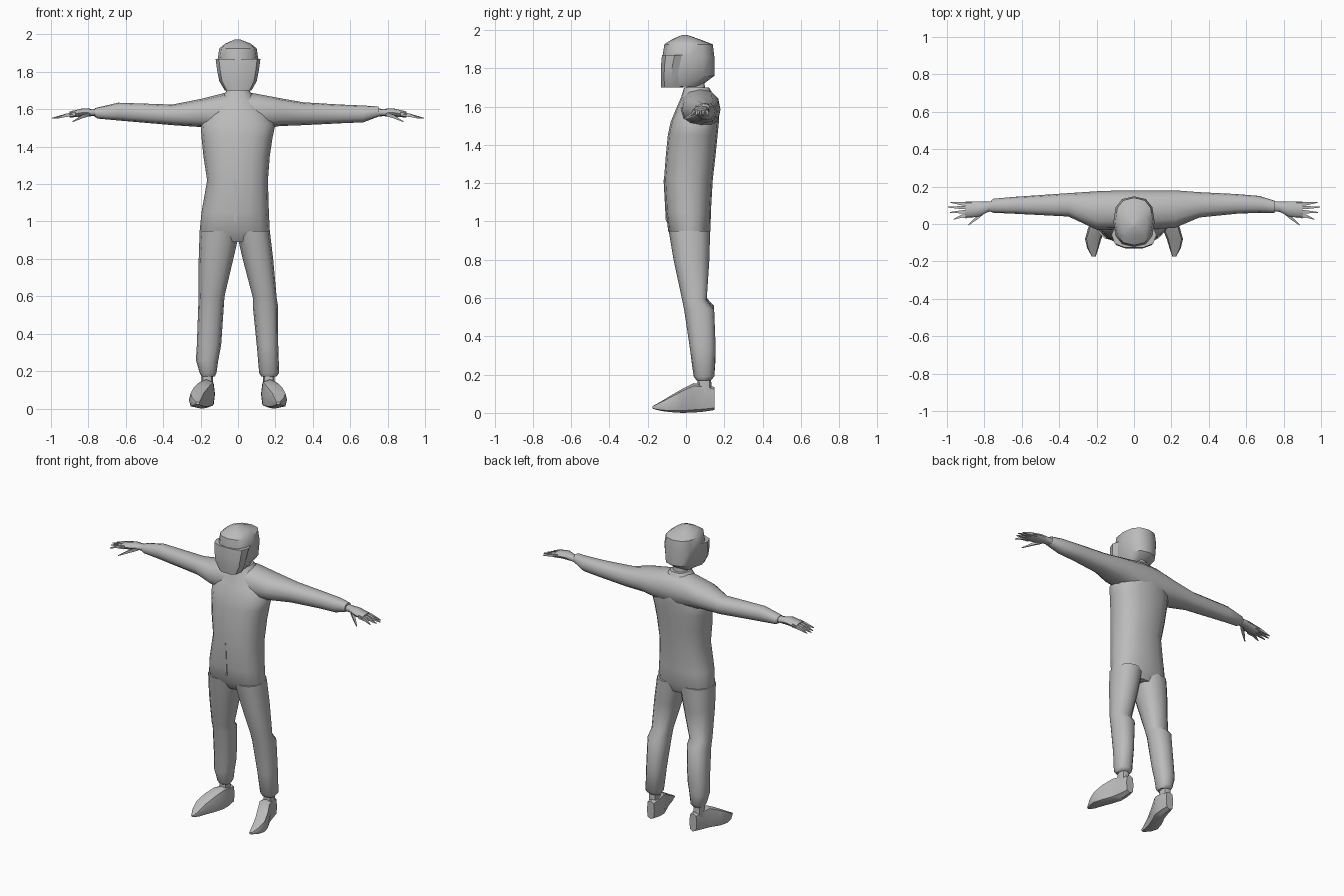
import bpy, bmesh, math

grey = bpy.data.materials.new("plain grey")
grey.diffuse_color = (0.5, 0.5, 0.5, 1)


def loft(name, axis, rings, sides=12, power=0.85, angle=50):
    """Skin along an axis; ring = (position, a min, a max, b min, b max)."""
    bm = bmesh.new()
    loops = []
    for p, a0, a1, b0, b1 in rings:
        loop = []
        for i in range(sides):
            t = 2 * math.pi * (i + 0.5 * (sides == 4)) / sides
            c, s = math.cos(t), math.sin(t)
            a = (a0 + a1) / 2 + (a1 - a0) / 2 * math.copysign(abs(c) ** power, c)
            b = (b0 + b1) / 2 + (b1 - b0) / 2 * math.copysign(abs(s) ** power, s)
            co = {"x": (p, a, b), "y": (a, p, b), "z": (a, b, p)}[axis]
            loop.append(bm.verts.new(co))
        loops.append(loop)
    for u, v in zip(loops, loops[1:]):
        for i in range(sides):
            j = (i + 1) % sides
            bm.faces.new((u[i], u[j], v[j], v[i]))
    bm.faces.new(loops[0])
    bm.faces.new(loops[-1])
    bmesh.ops.recalc_face_normals(bm, faces=bm.faces)
    me = bpy.data.meshes.new(name)
    bm.to_mesh(me)
    bm.free()
    me.materials.append(grey)
    ob = bpy.data.objects.new(name, me)
    bpy.context.collection.objects.link(ob)
    bpy.ops.object.select_all(action="DESELECT")
    ob.select_set(True)
    bpy.context.view_layer.objects.active = ob
    bpy.ops.object.shade_smooth_by_angle(angle=math.radians(angle))
    return ob


def flip(rings, s, axis):
    """Mirror rings in x when s is -1."""
    if s > 0:
        return rings
    if axis == "x":
        return [(-p, *r) for p, *r in rings]
    return [(p, -a1, -a0, b0, b1) for p, a0, a1, b0, b1 in rings]


# Overall body, from crotch to collar
loft("torso", "z", [
    (.89, -.19, .165, -.05, .10), (.95, -.205, .17, -.093, .128),
    (1.05, -.195, .165, -.105, .13), (1.22, -.165, .16, -.115, .14),
    (1.35, -.185, .17, -.105, .155), (1.45, -.195, .185, -.095, .165),
    (1.52, -.20, .20, -.08, .172), (1.58, -.16, .16, -.055, .175),
    (1.65, -.10, .10, -.025, .15), (1.70, -.06, .06, -.01, .12)], 16)
# Both sleeves run through the shoulders as one piece
loft("sleeves", "x", [
    (-.765, .065, .125, 1.56, 1.605), (-.75, .06, .135, 1.55, 1.61),
    (-.64, .055, .145, 1.54, 1.635), (-.35, .04, .165, 1.515, 1.625),
    (-.20, -.03, .175, 1.505, 1.655), (-.06, -.03, .18, 1.48, 1.69),
    (.06, -.03, .18, 1.48, 1.69), (.22, -.02, .18, 1.51, 1.66),
    (.35, .035, .17, 1.515, 1.637), (.55, .055, .16, 1.525, 1.625),
    (.67, .06, .15, 1.53, 1.62), (.75, .06, .125, 1.56, 1.615)])
# Zip flap
loft("front_flap", "z", [
    (1.00, -.022, -.008, -.106, -.098), (1.22, -.022, -.008, -.118, -.11)], 4, 0.5, 30)

# Trouser legs
loft("left_leg", "z", [
    (.17, -.195, -.125, .055, .13), (.19, -.205, -.115, .04, .148),
    (.26, -.225, -.105, .03, .153), (.34, -.22, -.09, .02, .155),
    (.56, -.212, -.075, -.012, .145), (.60, -.21, -.072, -.02, .108),
    (.80, -.21, -.025, -.065, .122), (.95, -.205, .01, -.09, .126)])
loft("right_leg", "z", [
    (.17, .125, .205, .055, .13), (.19, .113, .22, .04, .148),
    (.34, .10, .215, .02, .155), (.54, .08, .215, -.01, .147),
    (.59, .08, .207, -.02, .108),
    (.80, .025, .188, -.065, .122), (.95, -.01, .17, -.09, .126)])

# Head, face guard and neck
loft("neck", "z", [
    (1.66, -.06, .06, -.005, .11), (1.71, -.045, .045, 0, .10),
    (1.78, -.045, .045, 0, .10)], 10)
loft("head", "z", [
    (1.705, -.065, .065, -.12, .075), (1.76, -.098, .098, -.125, .148),
    (1.86, -.11, .11, -.123, .148), (1.925, -.10, .10, -.113, .14),
    (1.95, -.07, .07, -.075, .075), (1.974, -.015, .01, -.02, .005)], 12, 0.8, 40)
loft("face_guard", "z", [
    (1.70, -.07, .072, -.132, -.01), (1.75, -.10, .10, -.133, -.02),
    (1.81, -.112, .112, -.133, -.01), (1.87, -.12, .12, -.128, .01)], 10, 0.75, 40)

for s, side in ((-1, "left"), (1, "right")):
    # Hand: palm with four pointed fingers and a thumb
    loft(side + "_palm", "x", flip([
        (.70, .07, .125, 1.56, 1.605), (.78, .065, .12, 1.563, 1.602),
        (.83, .04, .12, 1.56, 1.605), (.90, .03, .12, 1.556, 1.588)], s, "x"), 8)
    for n, (y, ty, tx) in enumerate(((.042, .025, .965), (.065, .062, .985),
                                     (.088, .09, .995), (.108, .115, .98))):
        loft(f"{side}_finger_{n + 1}", "x", flip([
            (.87, y - .013, y + .013, 1.56, 1.59),
            (.92, y - .012, y + .012, 1.555, 1.58),
            (tx, ty - .003, ty + .003, 1.549, 1.555)], s, "x"), 4, 1)
    loft(side + "_thumb", "x", flip([
        (.79, .06, .09, 1.56, 1.59), (.83, .025, .06, 1.548, 1.575),
        (.885, -.01, 0, 1.53, 1.537)], s, "x"), 4, 1)
    # Ankle and wedge-shaped shoe with toes turned out
    loft(side + "_ankle", "z", flip([
        (.10, .135, .195, .06, .135), (.20, .135, .195, .06, .13)], s, "z"), 8)
    loft(side + "_shoe", "y", flip([
        (.15, .13, .185, .015, .135), (.09, .123, .20, .006, .15),
        (.04, .125, .215, .002, .155), (-.02, .15, .245, 0, .125),
        (-.08, .175, .262, .004, .09), (-.13, .19, .25, .01, .06),
        (-.175, .205, .225, .022, .035)], s, "y"), 8, 0.6, 45)
